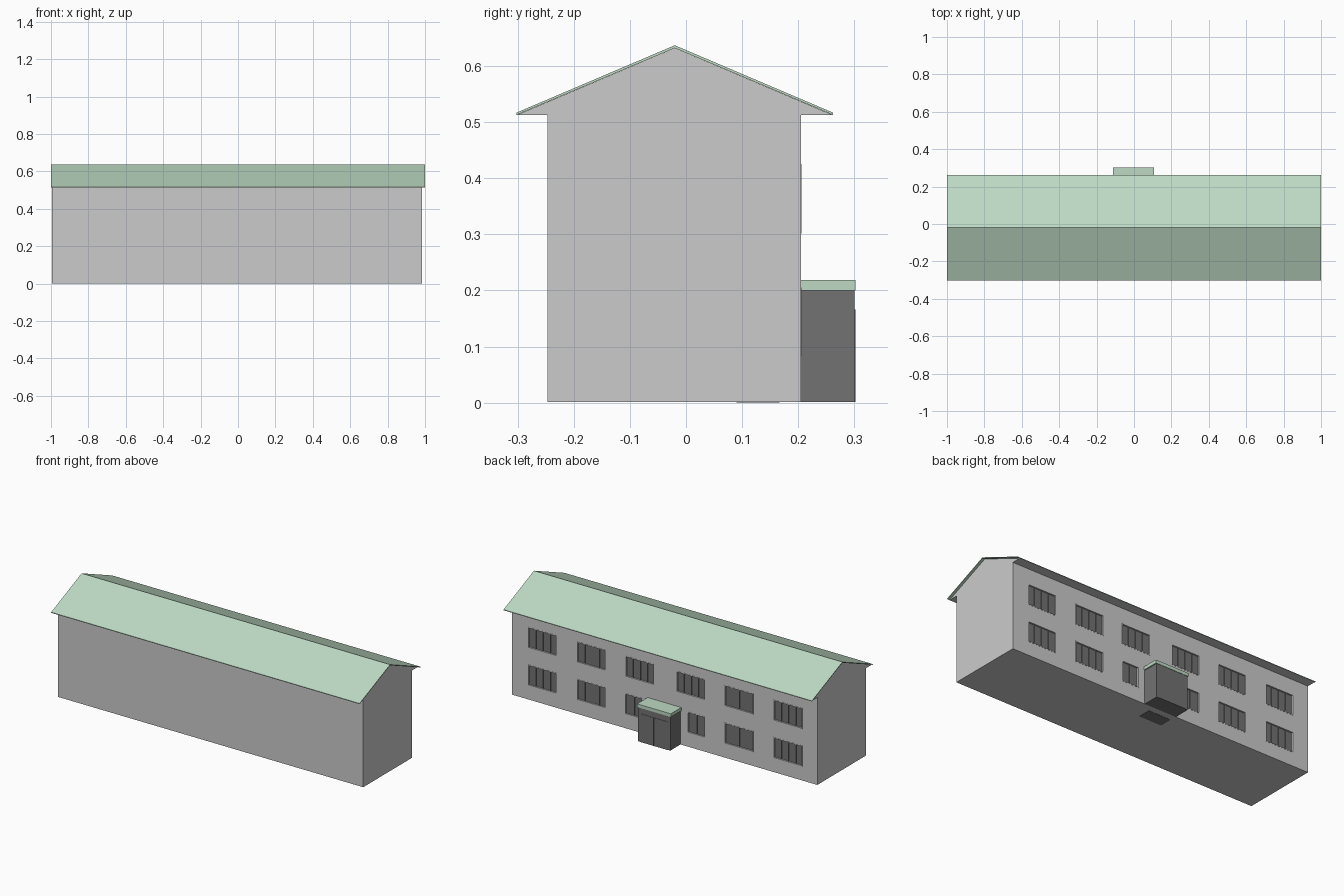
import bpy, bmesh

if "Cube" in bpy.data.objects:
    bpy.data.objects.remove(bpy.data.objects["Cube"])


def material(name, color):
    m = bpy.data.materials.new(name)
    m.diffuse_color = (*color, 1)
    m.use_nodes = True
    m.node_tree.nodes["Principled BSDF"].inputs["Base Color"].default_value = m.diffuse_color
    return m


GREEN = material("green_roofing", (0.51, 0.70, 0.55))
DARK = material("dark_panel", (0.17, 0.17, 0.17))


def finish(name, bm, mat=None):
    bmesh.ops.recalc_face_normals(bm, faces=bm.faces)
    me = bpy.data.meshes.new(name)
    bm.to_mesh(me)
    bm.free()
    ob = bpy.data.objects.new(name, me)
    bpy.context.collection.objects.link(ob)
    if mat:
        me.materials.append(mat)
    return ob


def boxes(name, spans, mat=None):
    """One mesh of boxes, each (x0, x1, y0, y1, z0, z1)."""
    bm = bmesh.new()
    for x0, x1, y0, y1, z0, z1 in spans:
        for v in bmesh.ops.create_cube(bm, size=1)["verts"]:
            v.co = (x0 + (v.co.x + 0.5) * (x1 - x0),
                    y0 + (v.co.y + 0.5) * (y1 - y0),
                    z0 + (v.co.z + 0.5) * (z1 - z0))
    return finish(name, bm, mat)


def prism(name, profile, x0, x1, mat=None):
    """Extrude a (y, z) profile along x."""
    bm = bmesh.new()
    face = bm.faces.new([bm.verts.new((x0, y, z)) for y, z in profile])
    new = bmesh.ops.extrude_face_region(bm, geom=[face])["geom"]
    bmesh.ops.translate(bm, vec=(x1 - x0, 0, 0),
                        verts=[g for g in new if isinstance(g, bmesh.types.BMVert)])
    return finish(name, bm, mat)


BACK = 0.205

# Walls with gable and boxed eaves, as one solid
walls = prism("walls", [(-0.247, 0.001), (BACK, 0.001), (BACK, 0.513), (0.261, 0.513),
                        (-0.02, 0.632), (-0.301, 0.513), (-0.247, 0.513)], -0.995, 0.985)

# Thin folded roof sheet
prism("roof", [(-0.302, 0.513), (-0.02, 0.632), (0.262, 0.513),
               (0.262, 0.517), (-0.02, 0.637), (-0.302, 0.517)], -1, 1, GREEN)

# Window openings on the back wall: (x0, x1, z0, z1, panes)
windows = []
for x in (0.787, 0.469, 0.157, -0.174, -0.486, -0.804):
    windows.append((x - 0.094, x + 0.094, 0.302, 0.425, 4))
    if abs(x) > 0.3:
        windows.append((x - 0.094, x + 0.094, 0.082, 0.205, 4))
windows += [(0.139, 0.252, 0.082, 0.205, 2), (-0.268, -0.152, 0.082, 0.205, 2)]

cutter = boxes("window_cutter", [(a, b, BACK - 0.012, BACK + 0.02, c, d)
                                 for a, b, c, d, n in windows])
cutter.hide_render = True
cutter.hide_set(True)
cut = walls.modifiers.new("openings", "BOOLEAN")
cut.operation = "DIFFERENCE"
cut.solver = "EXACT"
cut.object = cutter

# Frames, glass and mullions
f = 0.005
frames, glass, mullions = [], [], []
for a, b, c, d, n in windows:
    y0, y1 = BACK - 0.012, BACK + 0.001
    frames += [(a, b, y0, y1, c, c + f), (a, b, y0, y1, d - f, d),
               (a, a + f, y0, y1, c + f, d - f), (b - f, b, y0, y1, c + f, d - f)]
    glass.append((a + f, b - f, y0, BACK - 0.008, c + f, d - f))
    for i in range(1, n):
        x = a + (b - a) * i / n
        mullions.append((x - 0.002, x + 0.002, BACK - 0.008, BACK - 0.004, c + f, d - f))
boxes("window_frames", frames)
boxes("window_glass", glass, DARK)
boxes("window_mullions", mullions, DARK)

# Entrance porch with double door and flat canopy
boxes("porch", [(-0.108, 0.1, BACK, 0.3, 0.001, 0.2)], DARK)
boxes("porch_doors", [(-0.09, -0.006, 0.3, 0.302, 0.001, 0.166),
                      (-0.002, 0.082, 0.3, 0.302, 0.001, 0.166)], DARK)
boxes("porch_canopy", [(-0.113, 0.106, BACK, 0.302, 0.2, 0.219)], GREEN)

# Dark floor slab just inside the entrance, showing underneath
boxes("entrance_floor", [(-0.106, 0.04, 0.09, 0.167, 0, 0.01)], DARK)
